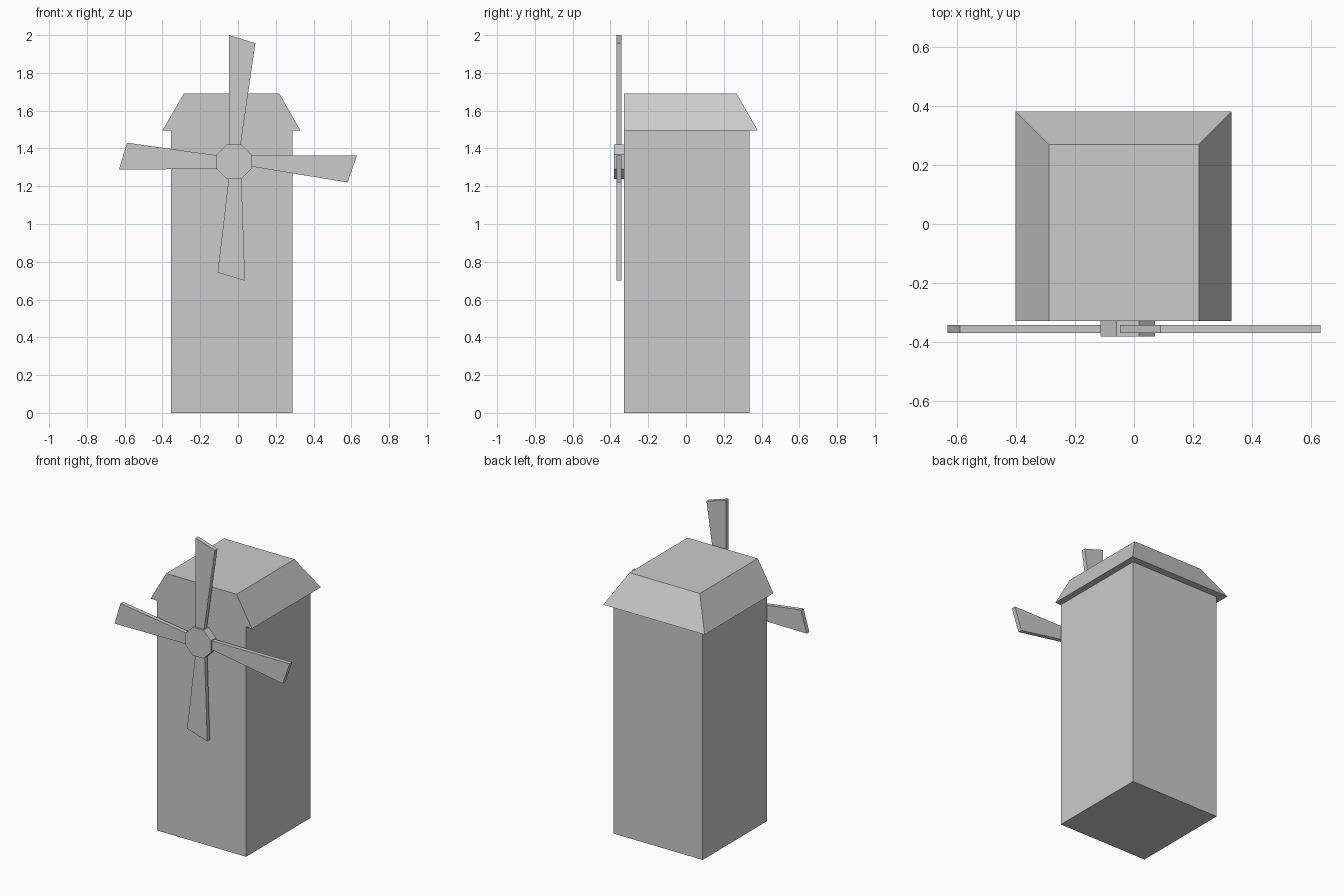
import bpy
import bmesh
from math import cos, sin, pi

if "Cube" in bpy.data.objects:
    bpy.data.objects.remove(bpy.data.objects["Cube"])


def loft(name, bottom, top):
    """Closed solid between two matching outlines of 3D points."""
    bm = bmesh.new()
    a = [bm.verts.new(p) for p in bottom]
    b = [bm.verts.new(p) for p in top]
    bm.faces.new(a[::-1])
    bm.faces.new(b)
    n = len(a)
    for i in range(n):
        j = (i + 1) % n
        bm.faces.new((a[i], a[j], b[j], b[i]))
    bmesh.ops.recalc_face_normals(bm, faces=bm.faces)
    mesh = bpy.data.meshes.new(name)
    bm.to_mesh(mesh)
    bm.free()
    obj = bpy.data.objects.new(name, mesh)
    bpy.context.collection.objects.link(obj)
    return obj


def rect(x0, x1, y0, y1, z):
    return [(x0, y0, z), (x1, y0, z), (x1, y1, z), (x0, y1, z)]


def plate(name, outline, y0, y1):
    """Front-facing (x, z) outline given thickness along y."""
    return loft(name, [(x, y0, z) for x, z in outline],
                [(x, y1, z) for x, z in outline])


FRONT = -0.328

# Square tower
loft("tower", rect(-0.355, 0.288, FRONT, 0.335, 0),
     rect(-0.355, 0.288, FRONT, 0.335, 1.495))

# Hipped roof, flush with the tower at the front
loft("roof", rect(-0.40, 0.33, FRONT, 0.38, 1.495),
     rect(-0.287, 0.219, FRONT, 0.268, 1.69))

# Octagonal hub
CX, CZ, R = -0.021, 1.329, 0.0995
octagon = [(CX + R * cos(pi / 8 + i * pi / 4), CZ + R * sin(pi / 8 + i * pi / 4))
           for i in range(8)]
plate("hub", octagon, -0.38, FRONT)

# Four slightly uneven sails: two root points, then two tip points
sails = {
    "top_sail": [(-0.047, 1.40), (0.011, 1.40), (0.092, 1.957), (-0.047, 2.0)],
    "right_sail": [(0.05, 1.363), (0.05, 1.308), (0.58, 1.22), (0.63, 1.363)],
    "bottom_sail": [(0.018, 1.25), (-0.048, 1.25), (-0.108, 0.743), (0.037, 0.70)],
    "left_sail": [(-0.095, 1.292), (-0.095, 1.361), (-0.588, 1.43), (-0.63, 1.288)],
}
for name, outline in sails.items():
    plate(name, outline, -0.369, -0.342)
